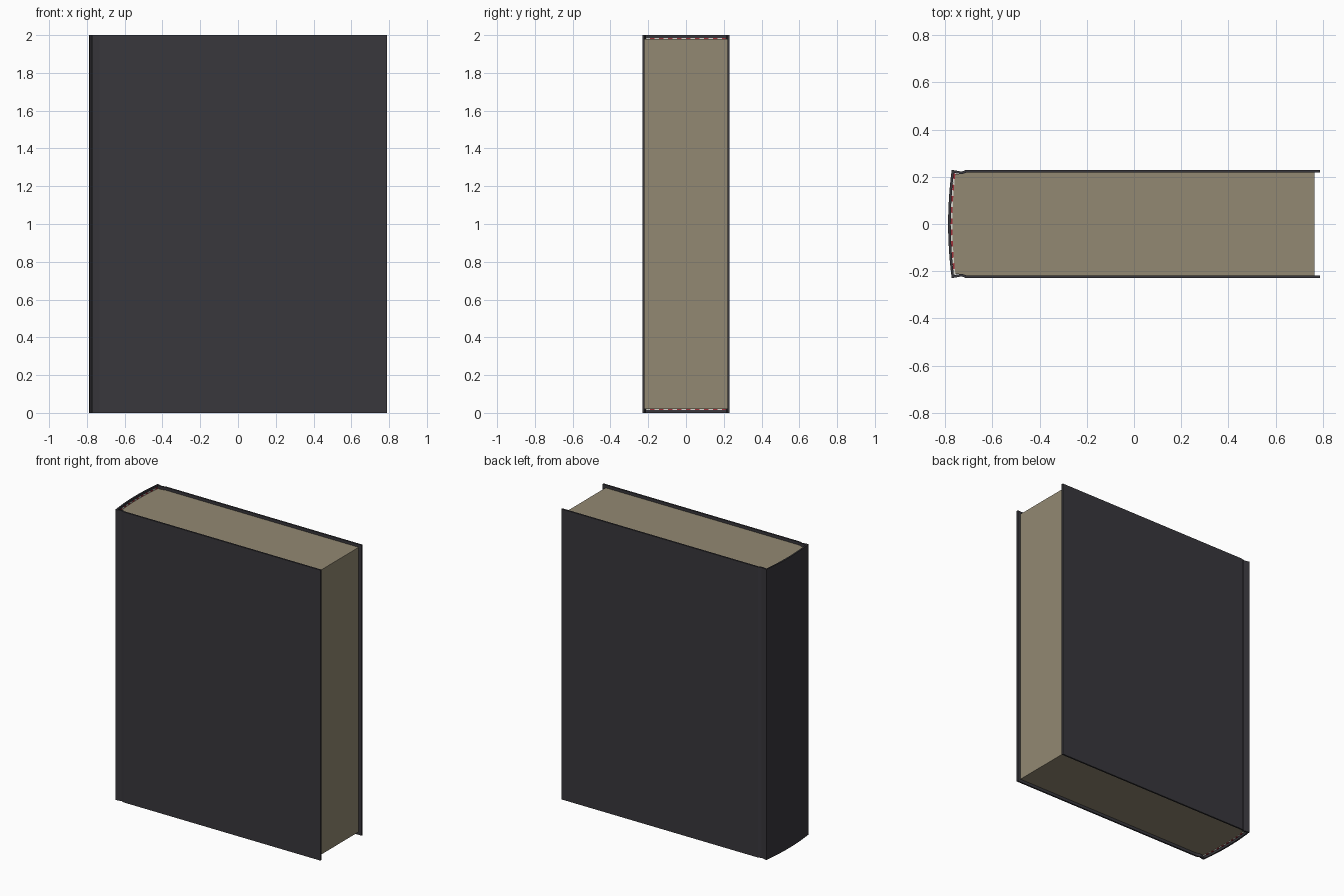
import bpy, bmesh, math

if "Cube" in bpy.data.objects:
    bpy.data.objects.remove(bpy.data.objects["Cube"])


def material(name, color):
    m = bpy.data.materials.new(name)
    m.diffuse_color = (*color, 1)
    m.use_nodes = True
    m.node_tree.nodes["Principled BSDF"].inputs["Base Color"].default_value = m.diffuse_color
    return m


def arc(x_edge, x_mid, y, n=12):
    """Shallow curve from (x_edge, y) to (x_edge, -y), bulging to x_mid."""
    pts = []
    for i in range(n + 1):
        t = 1 - 2 * i / n
        pts.append((x_edge + (x_mid - x_edge) * (1 - t * t), y * t))
    return pts


def wrap(side, curve):
    """Board side points, spine curve, then the mirrored side points."""
    return side + curve + [(x, -y) for x, y in reversed(side)]


def prism(name, spans, z0, z1, mats, smooth=True):
    """Extrude a strip between two matching outlines, or a single closed outline."""
    bm = bmesh.new()
    for profile, mat_index in spans:
        face = bm.faces.new([bm.verts.new((x, y, z0)) for x, y in profile])
        face.material_index = mat_index
        new = bmesh.ops.extrude_face_region(bm, geom=[face], use_keep_orig=True)
        verts = [g for g in new["geom"] if isinstance(g, bmesh.types.BMVert)]
        bmesh.ops.translate(bm, verts=verts, vec=(0, 0, z1 - z0))
    bmesh.ops.recalc_face_normals(bm, faces=bm.faces)
    mesh = bpy.data.meshes.new(name)
    bm.to_mesh(mesh)
    bm.free()
    obj = bpy.data.objects.new(name, mesh)
    bpy.context.collection.objects.link(obj)
    for m in mats:
        mesh.materials.append(m)
    if smooth:
        bpy.context.view_layer.objects.active = obj
        obj.select_set(True)
        bpy.ops.object.shade_smooth_by_angle(angle=math.radians(8))
        obj.select_set(False)
    return obj


cover_mat = material("cover_cloth", (0.04, 0.038, 0.045))
page_mat = material("paper", (0.29, 0.25, 0.17))
red_mat = material("red_thread", (0.35, 0.03, 0.04))
white_mat = material("white_thread", (0.7, 0.68, 0.62))

# Cover: two boards, hinge grooves and a rounded spine
outer = wrap([(0.788, 0.23), (-0.71, 0.23), (-0.732, 0.222)],
             arc(-0.773, -0.788, 0.23))
inner = wrap([(0.788, 0.219), (-0.708, 0.219), (-0.732, 0.211)],
             arc(-0.764, -0.777, 0.217))
prism("cover", [(outer + inner[::-1], 0)], 0, 2, [cover_mat])

# Page block, shaped to the inside of the cover
pages = wrap([(0.766, 0.219), (-0.708, 0.219), (-0.732, 0.211)],
             arc(-0.757, -0.77, 0.213))
prism("page_block", [(pages, 0)], 0.02, 1.98, [page_mat])

# Striped headbands between the pages and the spine
N = 18
front = arc(-0.757, -0.77, 0.213, N)
back = arc(-0.764, -0.777, 0.216, N)
stripes = [([front[i], front[i + 1], back[i + 1], back[i]], i % 2) for i in range(N)]
for label, z in (("top", 1.955), ("bottom", 0.015)):
    prism(label + "_headband", stripes, z, z + 0.03, [red_mat, white_mat], False)
